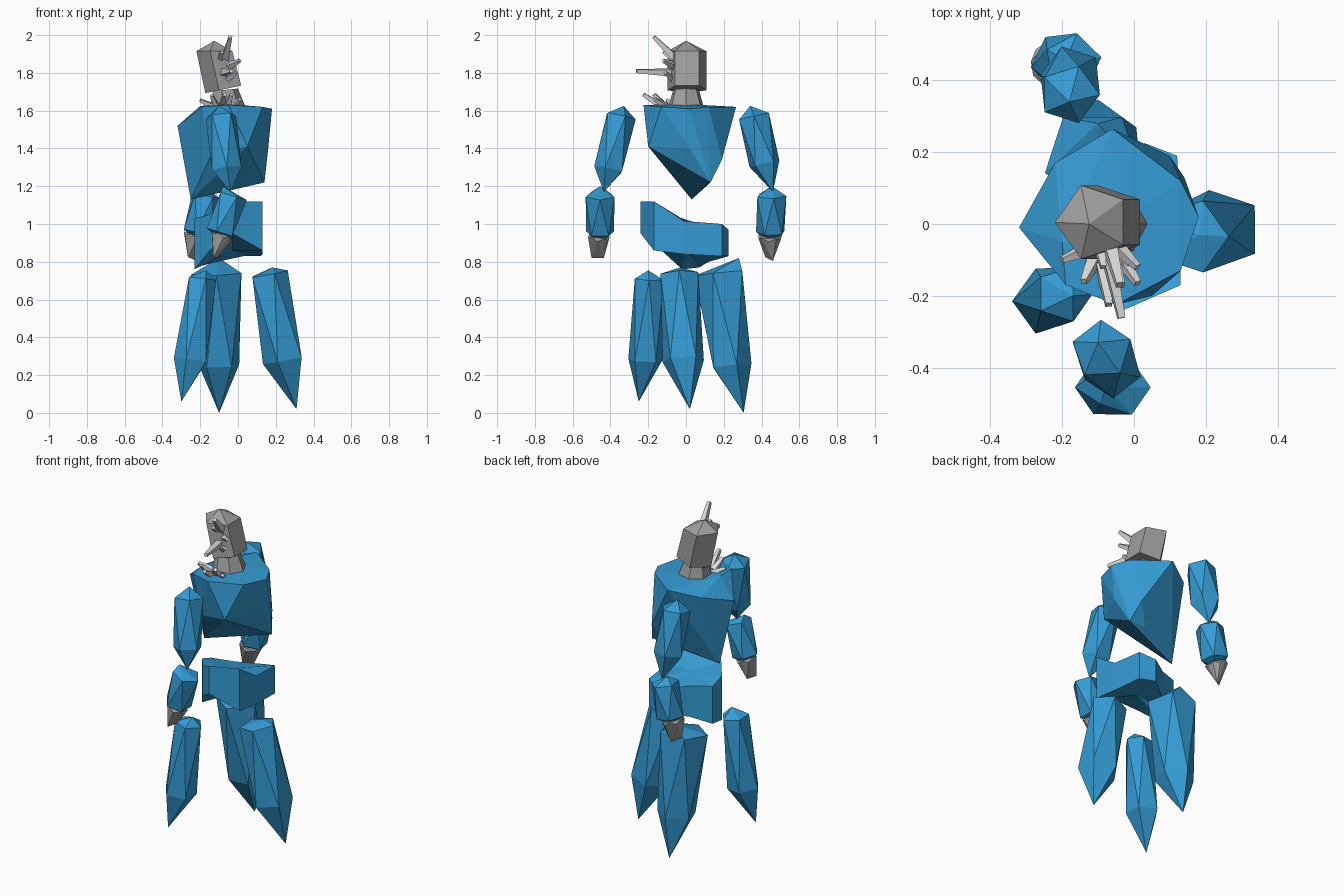
import bpy, bmesh, math
from mathutils import Vector

if "Cube" in bpy.data.objects:
    bpy.data.objects.remove(bpy.data.objects["Cube"])


def material(name, rgb):
    m = bpy.data.materials.new(name)
    m.diffuse_color = (*rgb, 1)
    m.use_nodes = True
    m.node_tree.nodes["Principled BSDF"].inputs["Base Color"].default_value = m.diffuse_color
    return m


BLUE = material("crystal_blue", (0.036, 0.33, 0.66))
GREY = material("stone_grey", (0.34, 0.34, 0.34))
PALE = material("pale_grey", (0.70, 0.70, 0.70))


def finish(name, bm, mat):
    bmesh.ops.recalc_face_normals(bm, faces=bm.faces)
    me = bpy.data.meshes.new(name)
    bm.to_mesh(me)
    bm.free()
    me.materials.append(mat)
    ob = bpy.data.objects.new(name, me)
    bpy.context.collection.objects.link(ob)
    return ob


def hull(name, points, mat):
    """Faceted rock: convex hull of a few points."""
    bm = bmesh.new()
    for p in points:
        bm.verts.new(p)
    bmesh.ops.convex_hull(bm, input=bm.verts)
    loose = [v for v in bm.verts if not v.link_faces]
    bmesh.ops.delete(bm, geom=loose, context='VERTS')
    bmesh.ops.dissolve_limit(bm, angle_limit=0.03, verts=bm.verts, edges=bm.edges)
    return finish(name, bm, mat)


def crystal(name, mat, r1, r2, tips, sides=5, turn=0.0, twist=0.5):
    """Two rings (x, y, z, radius) square to their common axis, plus end points."""
    axis = Vector(r1[:3]) - Vector(r2[:3])
    if axis.z < 0:
        axis.negate()
    q = Vector((0, 0, 1)).rotation_difference(axis)
    pts = [Vector(t) for t in tips]
    for k, (x, y, z, r) in enumerate((r1, r2)):
        for i in range(sides):
            a = math.radians(turn) + (i + k * twist) * math.tau / sides
            pts.append(Vector((x, y, z)) + q @ Vector((r * math.cos(a), r * math.sin(a), 0)))
    return hull(name, pts, mat)


# Torso: wide shoulder plate tapering to a leaning point
hull("torso", [
    (-.19, -.17, 1.62), (-.05, -.225, 1.63), (.13, -.13, 1.62), (.18, .02, 1.61),
    (.13, .12, 1.62), (-.06, .265, 1.62), (-.22, .17, 1.58), (-.32, -.01, 1.52),
    (-.2, -.05, 1.625), (-.05, .0, 1.635),
    (.05, -.2, 1.41), (-.14, -.15, 1.37), (.16, .02, 1.40), (.10, .19, 1.34),
    (-.25, .03, 1.13), (.14, .13, 1.22), (.03, .13, 1.22)], BLUE)

# Hips: three-pronged slab, outline as (x, y, low z, high z)
outline = [(-.03, -.24, .95, 1.12), (.13, -.17, .86, 1.12), (.13, -.01, .84, 1.015),
           (.12, .19, .83, 1.0), (.03, .225, .83, .97), (-.11, .12, .80, .99),
           (-.23, .07, .77, 1.0), (-.23, -.02, .76, 1.03), (-.15, -.13, .86, 1.05)]
bm = bmesh.new()
low = [bm.verts.new((x, y, a)) for x, y, a, b in outline]
high = [bm.verts.new((x, y, b)) for x, y, a, b in outline]
mid_low, mid_high = bm.verts.new((-.03, 0, .86)), bm.verts.new((-.03, 0, 1.015))
for i in range(len(outline)):
    j = (i + 1) % len(outline)
    bm.faces.new((low[i], low[j], high[j], high[i]))
    bm.faces.new((high[i], high[j], mid_high))
    bm.faces.new((low[j], low[i], mid_low))
finish("hips", bm, BLUE)

# Legs: three long shards
crystal("leg_side", BLUE, (.16, -.035, .735, .105), (.245, -.015, .28, .115),
        [(.18, -.03, .77), (.31, .02, .02)], turn=0)
crystal("leg_front", BLUE, (-.195, -.195, .71, .08), (-.245, -.215, .28, .095),
        [(-.17, -.2, .755), (-.30, -.25, .06)], turn=0)
crystal("leg_rear", BLUE, (-.115, .185, .74, .14), (-.10, .235, .25, .112),
        [(-.10, .28, .82), (-.10, .305, 0)], turn=54)

# Arms: upper shard, forearm shard and claw hand on each side
crystal("upper_arm_front", BLUE, (-.09, -.35, 1.57, .085), (-.06, -.405, 1.29, .082),
        [(-.1, -.33, 1.625), (-.04, -.435, 1.17)], turn=20)
crystal("upper_arm_rear", BLUE, (-.18, .36, 1.57, .085), (-.175, .415, 1.32, .085),
        [(-.18, .34, 1.625), (-.16, .46, 1.17)], turn=0)
crystal("forearm_front", BLUE, (-.03, -.455, 1.15, .08), (-.09, -.455, .955, .078),
        [(-.08, -.455, 1.2), (-.09, -.455, .915)], turn=0)
crystal("forearm_rear", BLUE, (-.17, .45, 1.15, .082), (-.21, .45, .955, .08),
        [(-.19, .455, 1.2), (-.22, .445, .915)], turn=10)
crystal("hand_front", GREY, (-.085, -.46, .94, .058), (-.09, -.462, .925, .058),
        [(-.13, -.5, .82), (-.11, -.435, .82)], turn=30)
crystal("hand_rear", GREY, (-.225, .445, .94, .066), (-.23, .445, .925, .062),
        [(-.265, .42, .825), (-.22, .46, .805)], turn=30)

# Head (leaning five-sided block) and neck
hull("head", [(c + .105 * math.cos(math.radians(a)), .005 + .108 * math.sin(math.radians(a)),
               z + lean * math.cos(math.radians(a)))
              for c, z, lean in ((-.115, 1.915, 0), (-.068, 1.715, .022))
              for a in range(180, 540, 72)] + [(-.125, 0, 1.97)], GREY)
crystal("neck", GREY, (-.07, 0, 1.71, .07), (-.06, 0, 1.61, .1), [], sides=7, twist=0)

# Thin pale splinters on the face and below the chin: base, tip, thickness
splinters = [((-.07, -.05, 1.87), (-.04, -.17, 1.99), .027),
             ((-.08, -.05, 1.80), (-.035, -.262, 1.81), .027),
             ((-.06, -.05, 1.83), (.01, -.12, 1.865), .024),
             ((-.10, -.05, 1.86), (-.085, -.12, 1.91), .022),
             ((-.08, -.05, 1.75), (-.01, -.11, 1.80), .022),
             ((-.13, -.07, 1.62), (-.20, -.10, 1.655), .022),
             ((-.11, -.10, 1.61), (-.14, -.16, 1.68), .024),
             ((-.09, -.11, 1.61), (-.07, -.225, 1.685), .026),
             ((-.06, -.10, 1.61), (-.035, -.17, 1.685), .026),
             ((-.04, -.09, 1.61), (.01, -.165, 1.66), .024)]
for i, (base, tip, r) in enumerate(splinters):
    crystal(f"splinter_{i + 1}", PALE, (*base, r), (*tip, r * .5), [], sides=4, turn=45, twist=0)
